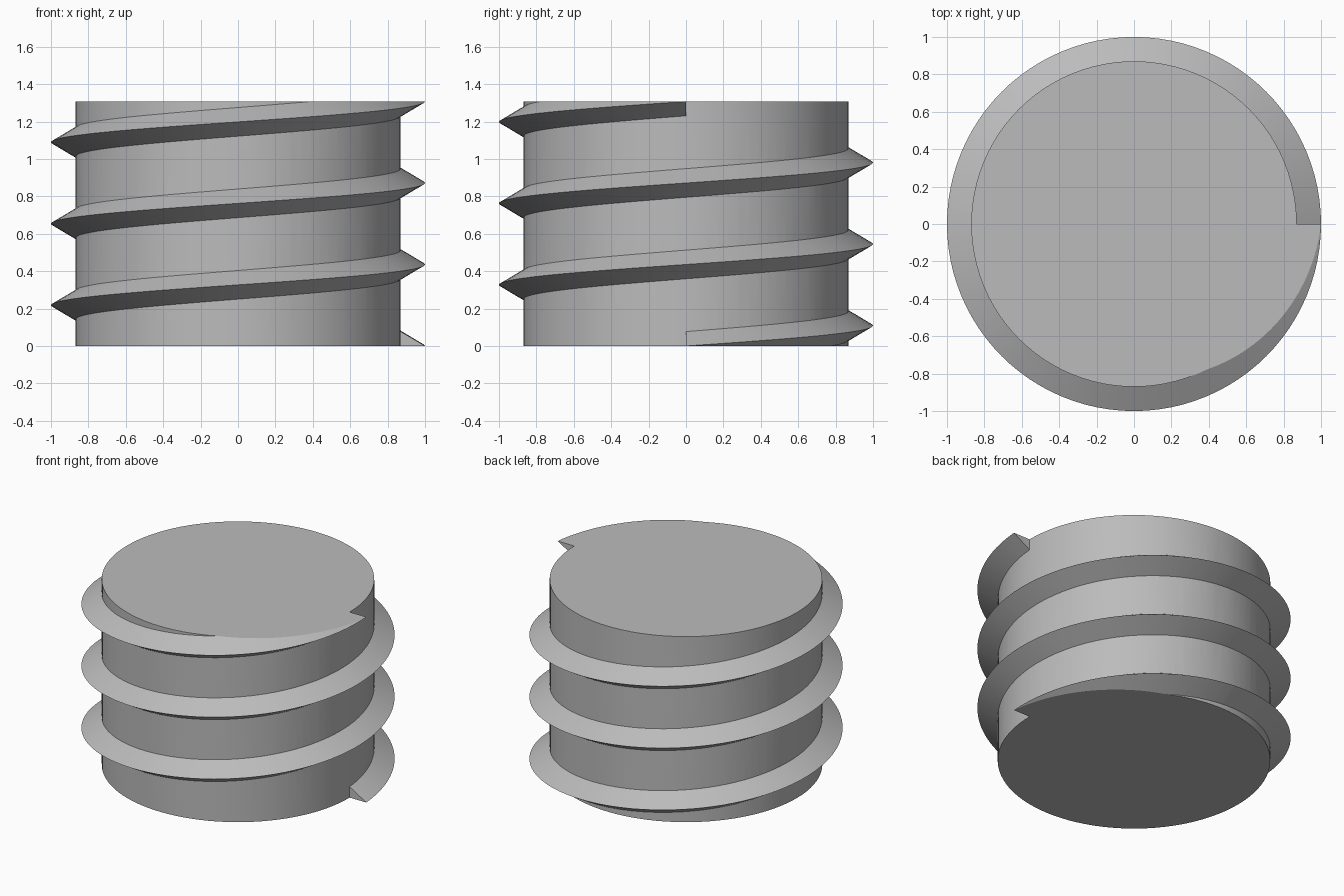
import bpy, bmesh, math
from mathutils import Vector

cube = bpy.data.objects.get("Cube")
if cube:
    bpy.data.objects.remove(cube, do_unlink=True)

CORE_R, CREST_R, HEIGHT = 0.87, 1.0, 1.307
TURNS, SEGMENTS = 3, 96
PITCH = HEIGHT / TURNS
ROOT_R = 0.84                                  # buried inside the core
ROOT_HALF = (CREST_R - ROOT_R) * 0.59          # half width of the thread root

grey = bpy.data.materials.new("plain grey")
grey.use_nodes = True
grey.diffuse_color = (0.5, 0.5, 0.5, 1)
grey.node_tree.nodes["Principled BSDF"].inputs["Base Color"].default_value = (0.5, 0.5, 0.5, 1)


def make_object(name, bm):
    bmesh.ops.recalc_face_normals(bm, faces=bm.faces)
    mesh = bpy.data.meshes.new(name)
    bm.to_mesh(mesh)
    bm.free()
    mesh.materials.append(grey)
    obj = bpy.data.objects.new(name, mesh)
    bpy.context.collection.objects.link(obj)
    return obj


# Solid cylindrical core
bm = bmesh.new()
ring = [bm.verts.new((CORE_R * math.cos(math.tau * i / SEGMENTS),
                      CORE_R * math.sin(math.tau * i / SEGMENTS), 0))
        for i in range(SEGMENTS)]
base = bm.faces.new(ring)
top = bmesh.ops.extrude_face_region(bm, geom=[base], use_keep_orig=True)
bmesh.ops.translate(bm, vec=(0, 0, HEIGHT),
                    verts=[g for g in top["geom"] if isinstance(g, bmesh.types.BMVert)])
screw = make_object("threaded_core", bm)

# Triangular thread swept up a helix
bm = bmesh.new()
profile = [(ROOT_R, -ROOT_HALF), (CREST_R, 0), (ROOT_R, ROOT_HALF)]
rows = []
for i in range(TURNS * SEGMENTS + 1):
    a = math.tau * i / SEGMENTS
    rise = PITCH * i / SEGMENTS
    rows.append([bm.verts.new((r * math.cos(a), r * math.sin(a), z + rise)) for r, z in profile])
for lower, upper in zip(rows, rows[1:]):
    for j in range(3):
        k = (j + 1) % 3
        bm.faces.new((lower[j], upper[j], upper[k], lower[k]))
bm.faces.new(rows[0])
bm.faces.new(rows[-1])
bmesh.ops.recalc_face_normals(bm, faces=bm.faces)

# Trim the thread flush with both end planes
for z, direction in ((0, -1), (HEIGHT, 1)):
    cut = bmesh.ops.bisect_plane(bm, geom=bm.verts[:] + bm.edges[:] + bm.faces[:], dist=1e-6,
                                 plane_co=Vector((0, 0, z)), plane_no=Vector((0, 0, direction)),
                                 clear_outer=True)
    rim = [g for g in cut["geom_cut"] if isinstance(g, bmesh.types.BMEdge)]
    bmesh.ops.holes_fill(bm, edges=rim, sides=0)
thread = make_object("thread", bm)

# Merge the thread into the core
bpy.context.view_layer.objects.active = screw
union = screw.modifiers.new("thread union", 'BOOLEAN')
union.operation = 'UNION'
union.solver = 'EXACT'
union.object = thread
bpy.ops.object.modifier_apply(modifier=union.name)
bpy.data.objects.remove(thread, do_unlink=True)

bpy.ops.object.select_all(action='DESELECT')
screw.select_set(True)
bpy.ops.object.shade_smooth_by_angle(angle=math.radians(30))
